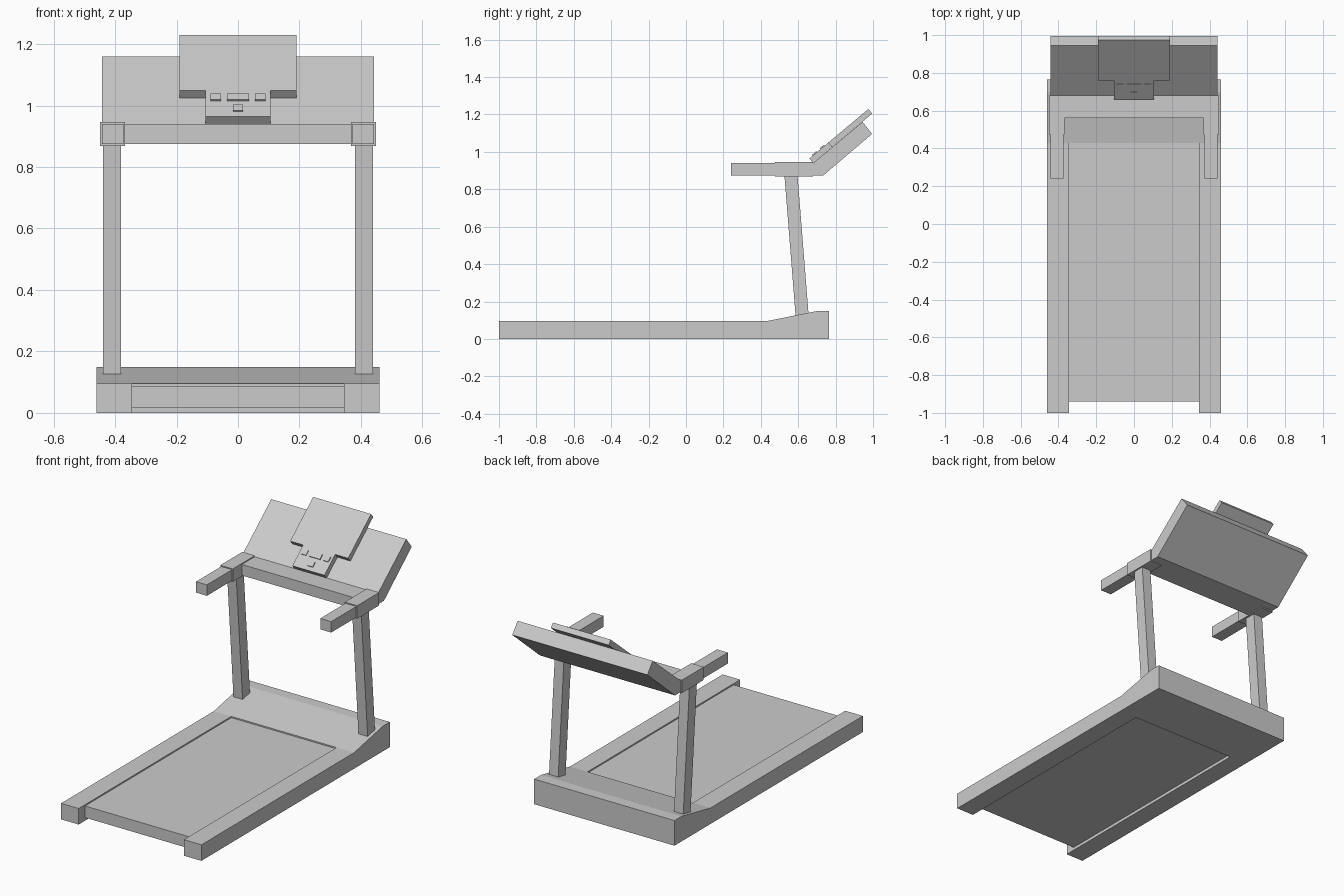
import bpy
import bmesh
from math import cos, sin, radians

cube = bpy.data.objects.get("Cube")
if cube:
    bpy.data.objects.remove(cube, do_unlink=True)

GREY = (0.6, 0.6, 0.6, 1.0)
grey = bpy.data.materials.new("plain grey")
grey.use_nodes = True
grey.diffuse_color = GREY
grey.node_tree.nodes["Principled BSDF"].inputs["Base Color"].default_value = GREY


def prism(name, outline, place, low, high):
    """Extrude a 2D outline from low to high; place maps (u, v, depth) to a point."""
    bm = bmesh.new()
    ends = [[bm.verts.new(place(u, v, d)) for u, v in outline] for d in (low, high)]
    for ring in ends:
        bm.faces.new(ring)
    count = len(outline)
    for i in range(count):
        j = (i + 1) % count
        bm.faces.new((ends[0][i], ends[0][j], ends[1][j], ends[1][i]))
    bmesh.ops.recalc_face_normals(bm, faces=bm.faces[:])
    mesh = bpy.data.meshes.new(name)
    bm.to_mesh(mesh)
    bm.free()
    mesh.materials.append(grey)
    obj = bpy.data.objects.new(name, mesh)
    bpy.context.collection.objects.link(obj)
    return obj


def side_profile(name, outline, x0, x1):
    """Outline in (y, z), extruded across x."""
    return prism(name, outline, lambda y, z, x: (x, y, z), x0, x1)


def rect(u0, u1, v0, v1):
    return [(u0, v0), (u1, v0), (u1, v1), (u0, v1)]


# Base frame with raised motor cover, opened up between the rails
frame = side_profile("base_frame", [(-1, 0), (0.765, 0), (0.765, 0.149), (0.70, 0.149),
                                    (0.43, 0.095), (-1, 0.095)], -0.46, 0.46)
cutter = side_profile("belt_opening_cutter", rect(-1.1, 0.43, -0.1, 0.3), -0.345, 0.345)
cutter.hide_render = True
cut = frame.modifiers.new("belt opening", "BOOLEAN")
cut.operation = "DIFFERENCE"
cut.solver = "EXACT"
cut.object = cutter
bpy.context.view_layer.objects.active = frame
bpy.ops.object.modifier_apply(modifier=cut.name)
bpy.data.objects.remove(cutter, do_unlink=True)

# Running belt, slightly below the rails
side_profile("running_belt", rect(-0.94, 0.43, 0.018, 0.087), -0.345, 0.345)

# Posts, handles and sleeves on both sides
for side, s in (("left", 1), ("right", -1)):
    side_profile(side + "_post", [(0.587, 0.11), (0.657, 0.11), (0.595, 0.89), (0.525, 0.89)],
                 s * 0.38, s * 0.44)
    side_profile(side + "_handle", rect(0.24, 0.56, 0.875, 0.94), s * 0.372, s * 0.443)
    side_profile(side + "_sleeve", rect(0.475, 0.68, 0.869, 0.946), s * 0.367, s * 0.449)

# Crossbar bending up into the tilted console panel
side_profile("console_panel", [(0.56, 0.875), (0.735, 0.875), (0.995, 1.096),
                               (0.944, 1.16), (0.68, 0.94), (0.56, 0.94)], -0.443, 0.443)

# Tilted display plate and its buttons, laid out along the console slope
TILT = radians(40)


def on_console(x, along, height):
    return (x, 0.68 + along * cos(TILT) - height * sin(TILT),
            0.94 + along * sin(TILT) + height * cos(TILT))


half = [(0.105, 0), (0.105, 0.132), (0.19, 0.132), (0.19, 0.412)]
prism("display_plate", half + [(-x, a) for x, a in reversed(half)], on_console, 0, 0.032)

buttons = {"wide_button": (0, 0.036, 0.078), "left_button": (0.073, 0.017, 0.078),
           "right_button": (-0.073, 0.017, 0.078), "lower_button": (0, 0.017, 0.024)}
for name, (x, w, a) in buttons.items():
    prism(name, rect(x - w, x + w, a, a + 0.03), on_console, 0.03, 0.038)
